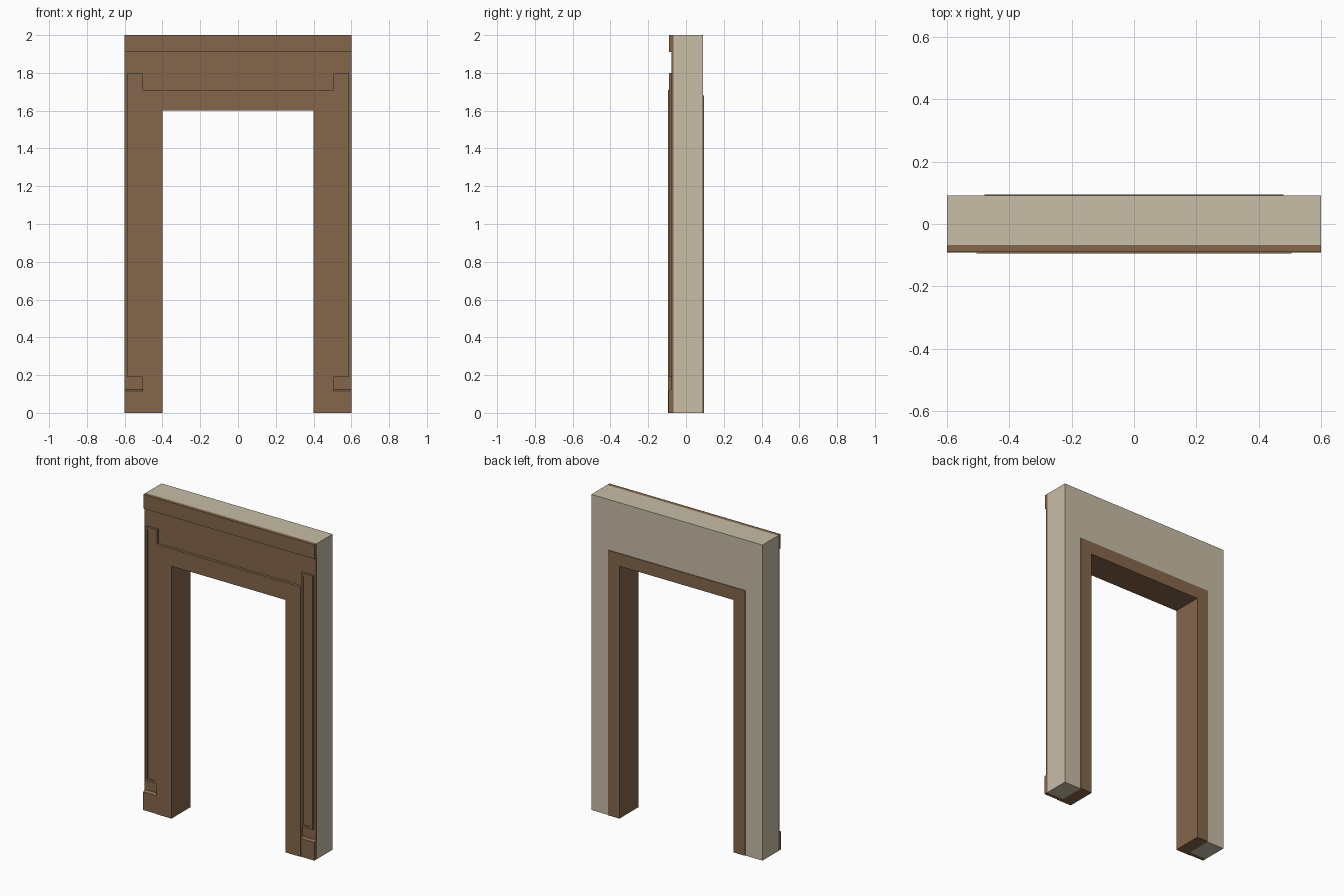
import bpy, bmesh

if "Cube" in bpy.data.objects:
    bpy.data.objects.remove(bpy.data.objects["Cube"])


def material(name, rgb):
    m = bpy.data.materials.new(name)
    m.diffuse_color = (*rgb, 1)
    m.use_nodes = True
    m.node_tree.nodes["Principled BSDF"].inputs["Base Color"].default_value = m.diffuse_color
    return m


wood = material("brown_wood", (0.235, 0.133, 0.070))
plaster = material("cream_plaster", (0.58, 0.51, 0.39))


def finish(name, bm, mat):
    bmesh.ops.recalc_face_normals(bm, faces=bm.faces)
    me = bpy.data.meshes.new(name)
    bm.to_mesh(me)
    bm.free()
    me.materials.append(mat)
    ob = bpy.data.objects.new(name, me)
    bpy.context.collection.objects.link(ob)
    return ob


def extrude(name, points, offset, mat):
    """Extrude a flat outline of 3D points by an offset vector."""
    bm = bmesh.new()
    face = bm.faces.new([bm.verts.new(p) for p in points])
    ext = bmesh.ops.extrude_face_region(bm, geom=[face])
    moved = [g for g in ext["geom"] if isinstance(g, bmesh.types.BMVert)]
    bmesh.ops.translate(bm, verts=moved, vec=offset)
    return finish(name, bm, mat)


def arch(name, x_in, x_out, z_in, z_out, y0, y1, mat):
    """Doorway-shaped slab, open at the bottom."""
    outline = [(-x_out, 0), (-x_out, z_out), (x_out, z_out), (x_out, 0),
               (x_in, 0), (x_in, z_in), (-x_in, z_in), (-x_in, 0)]
    return extrude(name, [(x, y0, z) for x, z in outline], (0, y1 - y0, 0), mat)


def mirror(ob):
    mod = ob.modifiers.new("mirror", "MIRROR")
    mod.use_axis[0] = True


BACK_PANEL, FRONT_PANEL = -0.067, -0.077

# wall core, lining of the opening and front boarding
arch("wall", 0.48, 0.6, 1.68, 2.0, BACK_PANEL, 0.091, plaster)
arch("door_lining", 0.4, 0.48, 1.6, 1.68, BACK_PANEL, 0.095, wood)
arch("front_boarding", 0.4, 0.6, 1.6, 2.0, FRONT_PANEL, BACK_PANEL, wood)

# raised casing around the opening
arch("front_casing", 0.4, 0.505, 1.6, 1.71, -0.095, FRONT_PANEL, wood)

# top moulding
extrude("cornice", [(-0.6, FRONT_PANEL, 1.91), (-0.6, -0.09, 1.91),
                    (-0.6, -0.09, 2.0), (-0.6, FRONT_PANEL, 2.0)],
        (1.2, 0, 0), wood)

# plinth blocks with a sloped top edge
plinth = extrude("plinth", [(0.505, FRONT_PANEL, 0), (0.505, -0.092, 0),
                            (0.505, -0.092, 0.115), (0.505, FRONT_PANEL, 0.125)],
                 (0.095, 0, 0), wood)
mirror(plinth)

# pilasters with a sunken panel
bm = bmesh.new()
bmesh.ops.create_cube(bm, size=1)
for v in bm.verts:
    v.co = (0.505 if v.co.x < 0 else 0.587,
            -0.091 if v.co.y < 0 else FRONT_PANEL,
            0.19 if v.co.z < 0 else 1.80)
bm.normal_update()
front = [f for f in bm.faces if f.normal.y < -0.9]
bmesh.ops.inset_region(bm, faces=front, thickness=0.02)
ext = bmesh.ops.extrude_face_region(bm, geom=front)
sunk = [g for g in ext["geom"] if isinstance(g, bmesh.types.BMVert)]
bmesh.ops.translate(bm, verts=sunk, vec=(0, 0.006, 0))
bmesh.ops.delete(bm, geom=[f for f in front if f.is_valid], context="FACES_ONLY")
mirror(finish("pilaster", bm, wood))
